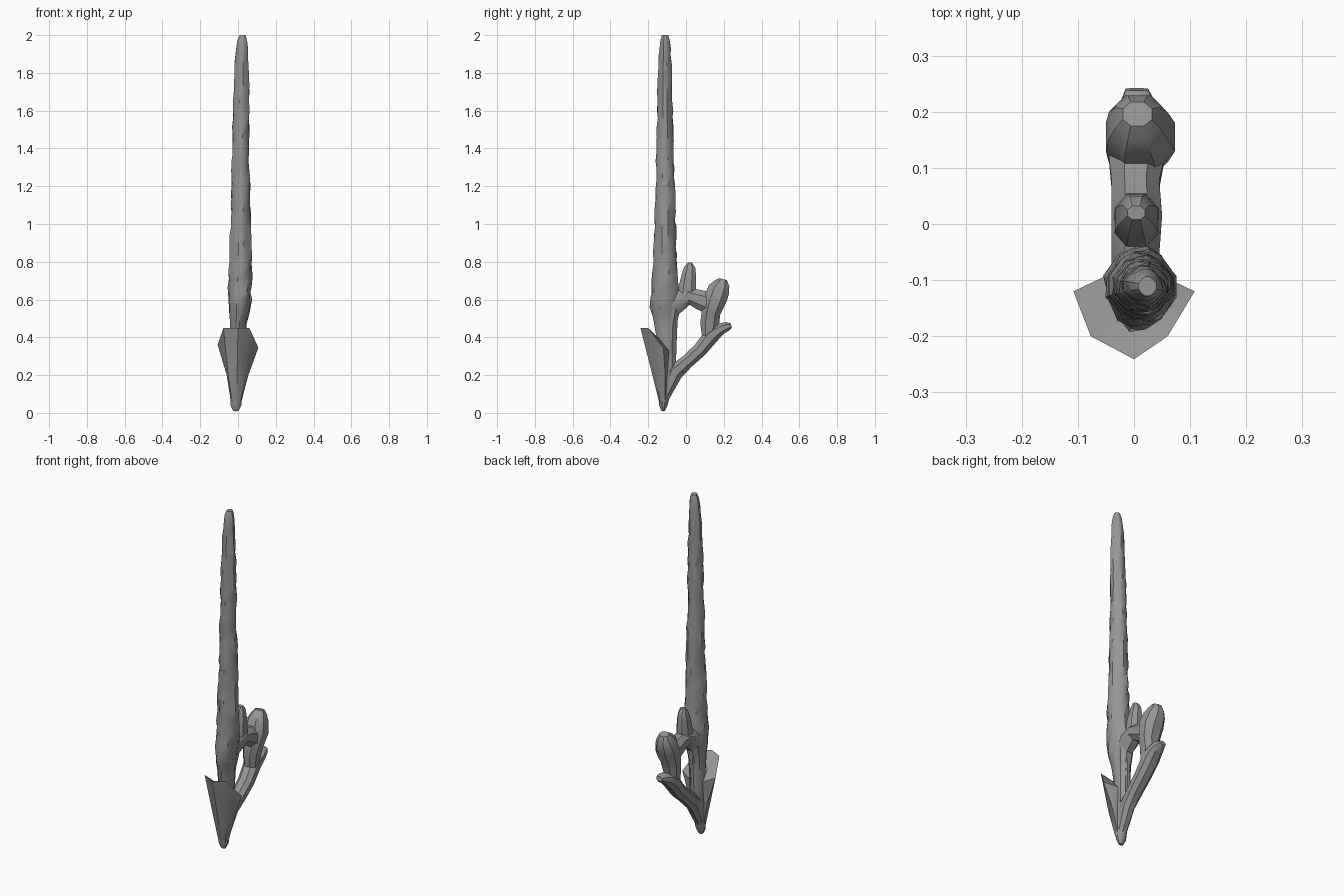
import bpy, bmesh, math, random
from mathutils import Vector

random.seed(4)
grey = bpy.data.materials.new("stone grey")
grey.diffuse_color = (0.3, 0.3, 0.3, 1)


def finish(name, bm, angle=35):
    bmesh.ops.recalc_face_normals(bm, faces=bm.faces)
    me = bpy.data.meshes.new(name)
    bm.to_mesh(me)
    bm.free()
    ob = bpy.data.objects.new(name, me)
    bpy.context.collection.objects.link(ob)
    me.materials.append(grey)
    bpy.ops.object.select_all(action='DESELECT')
    ob.select_set(True)
    bpy.context.view_layer.objects.active = ob
    bpy.ops.object.shade_smooth_by_angle(angle=math.radians(angle))
    return ob


def loft(name, rings):
    """Skin closed rings of equal length and cap both ends."""
    bm = bmesh.new()
    loops = [[bm.verts.new(p) for p in r] for r in rings]
    n = len(loops[0])
    for a, b in zip(loops, loops[1:]):
        for i in range(n):
            j = (i + 1) % n
            bm.faces.new((a[i], a[j], b[j], b[i]))
    bm.faces.new(loops[0][::-1])
    bm.faces.new(loops[-1])
    return finish(name, bm)


def interpolate(table, z):
    for a, b in zip(table, table[1:]):
        if z <= b[0]:
            t = (z - a[0]) / (b[0] - a[0])
            return [p + (q - p) * t for p, q in zip(a, b)]
    return table[-1]


# Chipped blade and its pointed root: z, x min, x max, y min, y max
limits = [(0.01, -0.025, 0.003, -0.13, -0.112), (0.04, -0.04, 0.018, -0.142, -0.098),
          (0.2, -0.045, 0.03, -0.155, -0.055), (0.36, -0.045, 0.035, -0.15, -0.05),
          (0.48, -0.042, 0.04, -0.17, -0.045), (0.56, -0.05, 0.06, -0.188, -0.04),
          (0.66, -0.05, 0.07, -0.18, -0.045), (0.8, -0.045, 0.074, -0.172, -0.05),
          (1.0, -0.037, 0.066, -0.165, -0.056), (1.4, -0.03, 0.058, -0.155, -0.066),
          (1.7, -0.024, 0.058, -0.15, -0.073), (1.9, -0.014, 0.052, -0.142, -0.08),
          (1.97, -0.004, 0.048, -0.136, -0.086), (2.0, 0.008, 0.04, -0.128, -0.094)]
section = [(1, -0.28), (1, 0.28), (0.6, 0.78), (0.22, 1), (-0.22, 1), (-0.6, 0.78),
           (-1, 0.28), (-1, -0.28), (-0.6, -0.78), (-0.22, -1), (0.22, -1), (0.6, -0.78)]
heights = [0.01, 0.04, 0.12, 0.2, 0.28, 0.36, 0.43, 0.48, 0.52, 0.56, 0.61]
heights += [0.66 + 0.0452 * i for i in range(29)] + [1.97, 2.0]
rings = []
for z in heights:
    _, x0, x1, y0, y1 = interpolate(limits, z)
    chip = 0.09 if 0.55 < z < 1.95 else 0.0
    ring = []
    for u, v in section:
        k = 1 + random.uniform(-chip, chip)
        jog = random.uniform(-0.014, 0.014) if chip else 0
        ring.append(((x0 + x1) / 2 + u * k * (x1 - x0) / 2,
                     (y0 + y1) / 2 + v * k * (y1 - y0) / 2, z + jog))
    rings.append(ring)
loft("blade", rings)

# Flared shield around the front of the root
rim = [(-0.108, -0.12, 0.36), (-0.077, -0.2, 0.45), (0, -0.241, 0.45),
       (0.06, -0.2, 0.45), (0.108, -0.12, 0.345)]
middle = [(-0.06, -0.11, 0.2), (-0.052, -0.157, 0.2), (-0.005, -0.178, 0.2),
          (0.042, -0.157, 0.2), (0.055, -0.11, 0.2)]
low = [(-0.038, -0.11, 0.06), (-0.032, -0.138, 0.06), (-0.01, -0.143, 0.06),
       (0.014, -0.138, 0.06), (0.018, -0.11, 0.06)]
inner = [(-0.045, -0.09, 0.33), (-0.04, -0.14, 0.39), (0, -0.16, 0.4),
         (0.035, -0.14, 0.39), (0.045, -0.09, 0.33)]
bm = bmesh.new()
rows = [[bm.verts.new(p) for p in r] for r in (inner, rim, middle, low)]
for a, b in zip(rows, rows[1:]):
    for i in range(4):
        bm.faces.new((a[i], a[i + 1], b[i + 1], b[i]))
tip = bm.verts.new((-0.012, -0.12, 0.005))
for i in range(4):
    bm.faces.new((rows[3][i], rows[3][i + 1], tip))
for s in (0, 4):
    bm.faces.new([r[s] for r in rows])
bm.faces.new((rows[0][0], rows[0][4], rows[3][4], rows[3][0]))
bm.faces.new((rows[3][0], rows[3][4], tip))
finish("front_shield", bm)

# Rear guard branches: y, z, half thickness, x min, x max
branches = {
    "lower_arm": [(-0.12, 0.07, 0.025, -0.035, 0.015), (-0.06, 0.215, 0.045, -0.04, 0.03),
                  (0.01, 0.275, 0.036, -0.04, 0.04), (0.075, 0.335, 0.038, -0.04, 0.045),
                  (0.135, 0.41, 0.042, -0.045, 0.045), (0.185, 0.445, 0.03, -0.035, 0.045),
                  (0.22, 0.458, 0.024, -0.022, 0.035), (0.24, 0.462, 0.012, -0.015, 0.025)],
    "rear_lobe": [(0.12, 0.4, 0.035, -0.035, 0.04), (0.125, 0.47, 0.05, -0.04, 0.045),
                  (0.132, 0.53, 0.05, -0.045, 0.06), (0.155, 0.6, 0.06, -0.05, 0.073),
                  (0.175, 0.655, 0.058, -0.045, 0.06), (0.19, 0.685, 0.042, -0.032, 0.045),
                  (0.196, 0.708, 0.022, -0.02, 0.032)],
    "upper_arch": [(-0.1, 0.57, 0.07, -0.04, 0.045), (-0.045, 0.59, 0.06, -0.04, 0.045),
                   (0.015, 0.617, 0.045, -0.04, 0.05), (0.07, 0.6, 0.052, -0.04, 0.045),
                   (0.12, 0.58, 0.06, -0.045, 0.055), (0.16, 0.59, 0.045, -0.04, 0.05)],
    "top_spike": [(0.005, 0.61, 0.05, -0.035, 0.045), (0.008, 0.67, 0.046, -0.034, 0.042),
                  (0.015, 0.73, 0.038, -0.028, 0.036), (0.02, 0.77, 0.03, -0.02, 0.028),
                  (0.02, 0.795, 0.012, -0.012, 0.02)],
    "hole_wall": [(-0.09, 0.24, 0.035, -0.035, 0.03), (-0.09, 0.35, 0.035, -0.035, 0.03),
                  (-0.085, 0.47, 0.034, -0.038, 0.035), (-0.075, 0.55, 0.045, -0.04, 0.045)],
}
profile = [(1, 0.45), (0.45, 1), (-0.45, 1), (-1, 0.45),
           (-1, -0.45), (-0.45, -1), (0.45, -1), (1, -0.45)]
for name, path in branches.items():
    rings = []
    for i, (y, z, t, x0, x1) in enumerate(path):
        a, b = path[max(i - 1, 0)], path[min(i + 1, len(path) - 1)]
        along = Vector((0, b[0] - a[0], b[1] - a[1])).normalized()
        across = Vector((0, -along.z, along.y))
        rings.append([Vector(((x0 + x1) / 2 + u * (x1 - x0) / 2, y, z)) + across * v * t
                      for u, v in profile])
    loft(name, rings)
